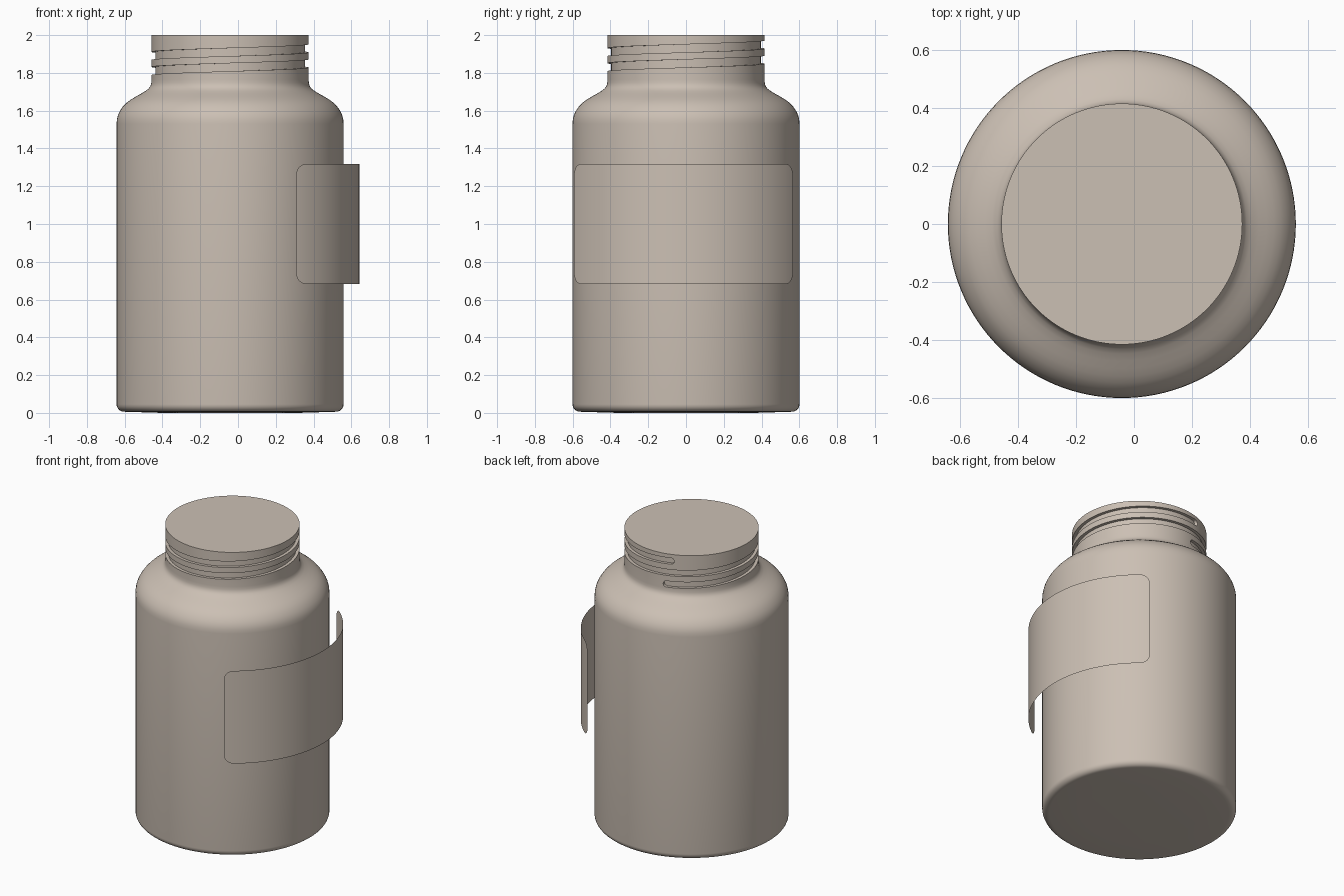
import bpy, bmesh, math

if "Cube" in bpy.data.objects:
    bpy.data.objects.remove(bpy.data.objects["Cube"])

CX = -0.042          # bottle axis
SEG = 128

tan = bpy.data.materials.new("warm_beige")
tan.diffuse_color = (0.60, 0.525, 0.455, 1)
tan.use_nodes = True
tan.node_tree.nodes["Principled BSDF"].inputs["Base Color"].default_value = tan.diffuse_color


def make_object(name, verts, faces):
    me = bpy.data.meshes.new(name)
    me.from_pydata(verts, [], faces)
    bm = bmesh.new()
    bm.from_mesh(me)
    bmesh.ops.recalc_face_normals(bm, faces=bm.faces)
    bm.to_mesh(me)
    bm.free()
    me.materials.append(tan)
    ob = bpy.data.objects.new(name, me)
    bpy.context.collection.objects.link(ob)
    return ob


def smooth(ob, angle=30):
    bpy.ops.object.select_all(action='DESELECT')
    ob.select_set(True)
    bpy.context.view_layer.objects.active = ob
    bpy.ops.object.shade_smooth_by_angle(angle=math.radians(angle))


def lathe(name, profile):
    verts, faces = [], []
    for r, z in profile:
        for i in range(SEG):
            a = 2 * math.pi * i / SEG
            verts.append((CX + r * math.cos(a), r * math.sin(a), z))
    for j in range(len(profile) - 1):
        for i in range(SEG):
            k = (i + 1) % SEG
            faces.append((j * SEG + i, j * SEG + k, (j + 1) * SEG + k, (j + 1) * SEG + i))
    faces.append(tuple(reversed(range(SEG))))
    top = (len(profile) - 1) * SEG
    faces.append(tuple(range(top, top + SEG)))
    return make_object(name, verts, faces)


# Bottle: rounded base, straight wall, curved shoulder, neck with closed top
R = 0.601
profile = [(0.36, 0.0), (0.555, 0.006)]
for i in range(1, 7):
    a = math.radians(-90 + 15 * i)
    profile.append((0.561 + 0.04 * math.cos(a), 0.046 + 0.04 * math.sin(a)))
profile += [(R, 1.53), (0.599, 1.555), (0.593, 1.578), (0.583, 1.599), (0.568, 1.621),
            (0.549, 1.641), (0.526, 1.658), (0.500, 1.674), (0.473, 1.689), (0.448, 1.704),
            (0.431, 1.717), (0.421, 1.731), (0.417, 1.747), (0.416, 1.765), (0.416, 2.0)]
bottle = lathe("bottle", profile)

# Helical thread groove, cut into the neck with rounded ends
r_in, r_out, half = 0.396, 0.44, 0.021
start, end = 100.0, 830.0
angles = [start + d for d in (0.05, 0.3, 0.7, 1.3, 2.1)]
angles += [start + 2.9 + (end - start - 5.8) * i / 256 for i in range(257)]
angles += [end - d for d in (2.1, 1.3, 0.7, 0.3, 0.05)]
verts, faces = [], []
for deg in angles:
    a = math.radians(deg)
    z = 1.81 + 0.08 * (deg - 180) / 360
    t = min(1.0, math.radians(min(deg - start, end - deg)) * 0.416 / half)
    h = half * math.sqrt(1 - (1 - t) ** 2)
    for r, dz in ((r_in, -h), (r_out, -h), (r_out, h), (r_in, h)):
        verts.append((CX + r * math.cos(a), r * math.sin(a), z + dz))
for j in range(len(angles) - 1):
    for i in range(4):
        k = (i + 1) % 4
        faces.append((j * 4 + i, j * 4 + k, j * 4 + 4 + k, j * 4 + 4 + i))
n = len(verts)
faces += [(0, 3, 2, 1), (n - 4, n - 3, n - 2, n - 1)]
cutter = make_object("thread_groove_cutter", verts, faces)
cutter.hide_render = True

mod = bottle.modifiers.new("thread_groove", 'BOOLEAN')
mod.operation = 'DIFFERENCE'
mod.solver = 'EXACT'
mod.object = cutter
bpy.context.view_layer.update()
deps = bpy.context.evaluated_depsgraph_get()
cut_mesh = bpy.data.meshes.new_from_object(bottle.evaluated_get(deps))
bottle.modifiers.clear()
bottle.data = cut_mesh
bpy.data.objects.remove(cutter)
smooth(bottle)

# Label: thin curved sheet with rounded corners, standing off the wall
LX, LR, corner, tall = -0.05, 0.692, 0.06, 0.317
a0, a1 = math.radians(-58.9), math.radians(54.9)
c = corner / LR
ends = [c * (1 - math.cos(math.pi / 2 * i / 8)) for i in range(8)]
cols = [a0 + e for e in ends]
cols += [a0 + c + (a1 - a0 - 2 * c) * i / 48 for i in range(49)]
cols += [a1 - e for e in reversed(ends)]
verts, faces = [], []
for a in cols:
    d = min(corner, LR * min(a - a0, a1 - a))
    h = tall - corner + math.sqrt(max(0.0, corner ** 2 - (corner - d) ** 2))
    for z in (1.0 - h, 1.0 + h):
        verts.append((LX + LR * math.cos(a), LR * math.sin(a), z))
for j in range(len(cols) - 1):
    faces.append((2 * j, 2 * j + 2, 2 * j + 3, 2 * j + 1))
label = make_object("label", verts, faces)
# make the sheet face outwards
if label.data.polygons[len(label.data.polygons) // 2].normal.x < 0:
    label.data.flip_normals()
smooth(label)
